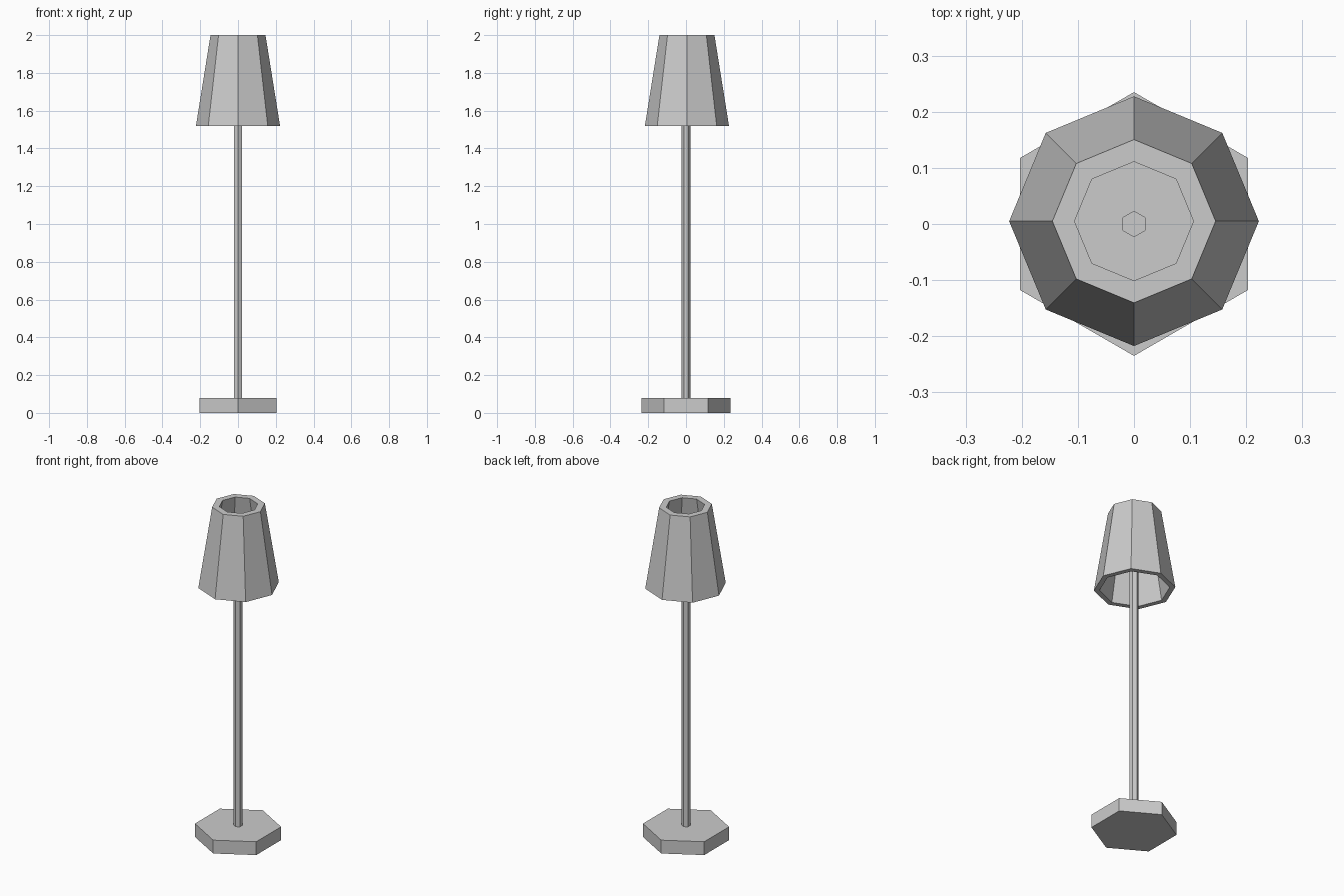
import bpy
import bmesh
from math import sin, cos, pi

if "Cube" in bpy.data.objects:
    bpy.data.objects.remove(bpy.data.objects["Cube"])


def lathe(name, profile, sides, y=0.0, closed=False):
    """Sweep (radius, z) points around z; corners lie on the y axis.
    Open profiles get caps, closed profiles become a hollow ring."""
    bm = bmesh.new()
    rings = []
    for r, z in profile:
        rings.append([bm.verts.new((r * sin(2 * pi * i / sides),
                                    y + r * cos(2 * pi * i / sides), z))
                      for i in range(sides)])
    pairs = list(zip(rings, rings[1:]))
    if closed:
        pairs.append((rings[-1], rings[0]))
    else:
        bm.faces.new(rings[0])
        bm.faces.new(rings[-1])
    for a, b in pairs:
        for i in range(sides):
            j = (i + 1) % sides
            bm.faces.new((a[i], a[j], b[j], b[i]))
    bmesh.ops.recalc_face_normals(bm, faces=bm.faces)
    mesh = bpy.data.meshes.new(name)
    bm.to_mesh(mesh)
    bm.free()
    obj = bpy.data.objects.new(name, mesh)
    bpy.context.collection.objects.link(obj)
    return obj


# Hexagonal foot
lathe("base", [(0.235, 0.0), (0.235, 0.08)], 6)

# Thin hexagonal pole ending inside the shade
lathe("pole", [(0.0235, 0.08), (0.0235, 1.73)], 6)

# Hollow eight-sided tapered shade, open at both ends
lathe("shade", [(0.2225, 1.52), (0.1455, 2.0), (0.106, 2.0), (0.192, 1.52)],
      8, y=0.005, closed=True)
